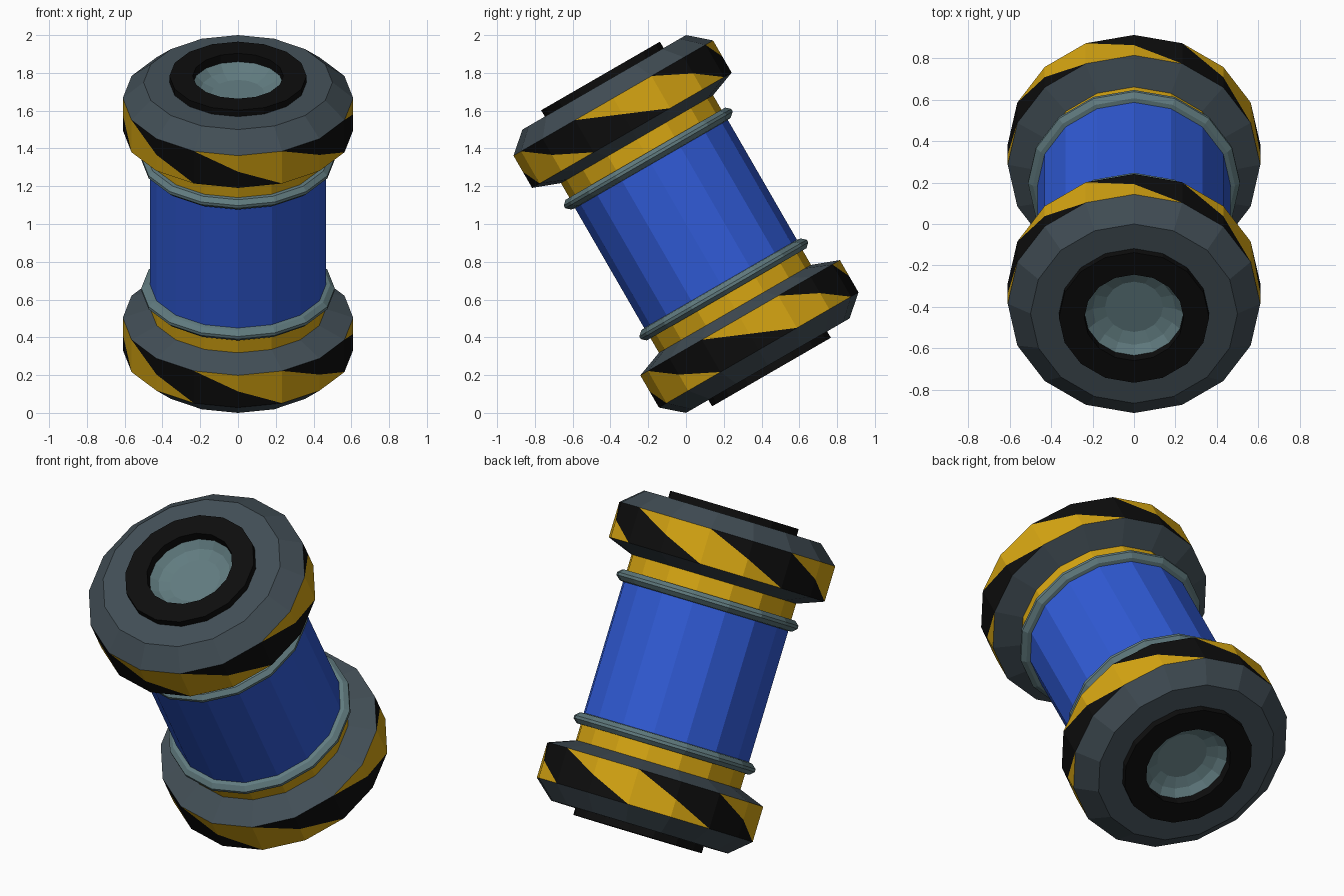
import bpy, bmesh, math
from mathutils import Matrix

if "Cube" in bpy.data.objects:
    bpy.data.objects.remove(bpy.data.objects["Cube"])

SIDES = 16
# The whole canister leans 30 degrees toward the front, about its middle
TILT = Matrix.Translation((0, 0, 1)) @ Matrix.Rotation(math.radians(30), 4, 'X')


def material(name, rgb):
    m = bpy.data.materials.new(name)
    m.diffuse_color = (*rgb, 1)
    m.use_nodes = True
    m.node_tree.nodes["Principled BSDF"].inputs["Base Color"].default_value = m.diffuse_color
    return m


BLUE = material("blue", (0.030, 0.105, 0.68))
YELLOW = material("yellow", (0.68, 0.38, 0.006))
BLACK = material("black", (0.004, 0.004, 0.004))
SLATE = material("slate grey", (0.054, 0.076, 0.092))
TEAL = material("pale teal", (0.12, 0.20, 0.215))


def ring(bm, r, t):
    step = 2 * math.pi / SIDES
    return [bm.verts.new((r * math.sin(k * step), -r * math.cos(k * step), t))
            for k in range(SIDES)]


def finish(bm, name, mats):
    mesh = bpy.data.meshes.new(name)
    bm.transform(TILT)
    bm.to_mesh(mesh)
    bm.free()
    for m in mats:
        mesh.materials.append(m)
    ob = bpy.data.objects.new(name, mesh)
    bpy.context.collection.objects.link(ob)
    return ob


def lathe(name, profile, mat, side=1, cap=False):
    """Turn (radius, height) points around the axis; side=-1 mirrors it."""
    bm = bmesh.new()
    rings = [ring(bm, r, t * side) for r, t in profile]
    for a, b in zip(rings, rings[1:]):
        for k in range(SIDES):
            n = (k + 1) % SIDES
            bm.faces.new((a[k], a[n], b[n], b[k]))
    if cap:
        bm.faces.new(rings[-1])
    if side < 0:
        bmesh.ops.reverse_faces(bm, faces=bm.faces[:])
    return finish(bm, name, [mat])


def striped_band(name, low, high, r=0.61):
    """Hazard band: quads split on the diagonal, stripes follow the diagonals."""
    bm = bmesh.new()
    rows = [ring(bm, r, t) for t in (high, (low + high) / 2, low)]
    for i in range(2):
        up, dn = rows[i], rows[i + 1]
        for k in range(SIDES):
            n = (k + 1) % SIDES
            lower = bm.faces.new((up[k], dn[k], dn[n]))
            upper = bm.faces.new((up[k], dn[n], up[n]))
            lower.material_index = int((k - i - 2) % 4 < 2)
            upper.material_index = int((k - i - 1) % 4 < 2)
    finish(bm, name, [YELLOW, BLACK])


# Blue body
lathe("body", [(0.467, -0.38), (0.467, 0.38)], BLUE)

for side, end in ((1, "top"), (-1, "bottom")):
    # Collar ring and yellow neck
    lathe(end + "_collar", [(0.46, 0.365), (0.488, 0.37), (0.512, 0.392),
                            (0.512, 0.408), (0.488, 0.43), (0.46, 0.43)], TEAL, side)
    lathe(end + "_neck", [(0.465, 0.40), (0.465, 0.525)], YELLOW, side)
    # Cap: sloped underside, striped band, bevelled end
    lathe(end + "_cap_underside", [(0.455, 0.515), (0.61, 0.573)], SLATE, side)
    lo, hi = sorted((0.573 * side, 0.77 * side))
    striped_band(end + "_cap_band", lo, hi)
    lathe(end + "_cap_end", [(0.61, 0.77), (0.5, 0.866), (0.35, 0.866)], SLATE, side)
    # Raised black rim around a dished socket
    lathe(end + "_rim", [(0.363, 0.86), (0.363, 0.905), (0.24, 0.905),
                         (0.24, 0.854)], BLACK, side)
    lathe(end + "_socket", [(0.24, 0.854), (0.2, 0.82), (0.14, 0.80)],
          TEAL, side, cap=True)
